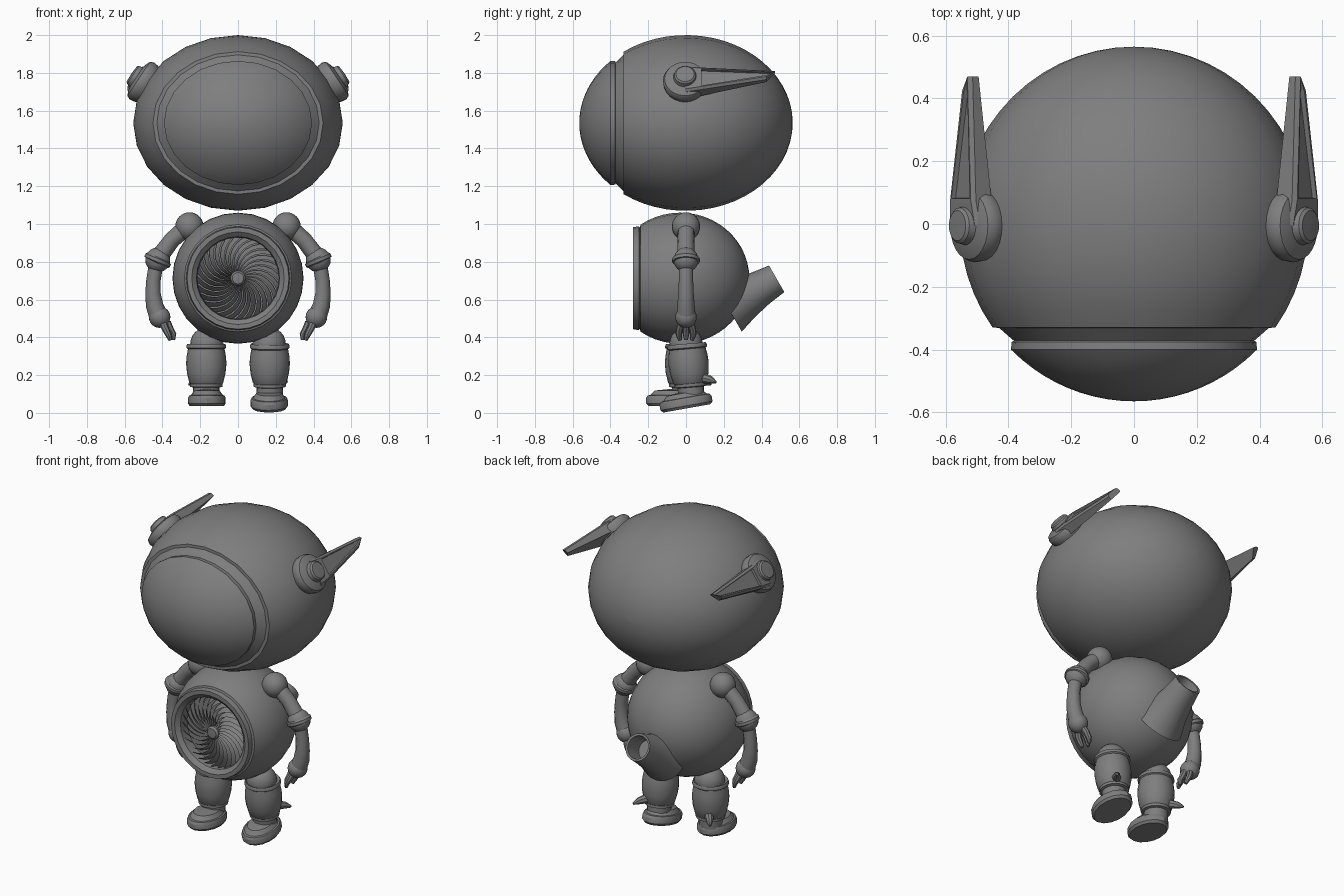
import bpy, bmesh, math
from mathutils import Matrix, Vector

if "Cube" in bpy.data.objects:
    bpy.data.objects.remove(bpy.data.objects["Cube"])

GREY = bpy.data.materials.new("body_grey")
GREY.diffuse_color = (0.21, 0.21, 0.21, 1)
GREY.use_nodes = True
GREY.node_tree.nodes["Principled BSDF"].inputs["Base Color"].default_value = GREY.diffuse_color


def finish(name, bm, angle=35):
    bmesh.ops.remove_doubles(bm, verts=bm.verts, dist=1e-5)
    bmesh.ops.recalc_face_normals(bm, faces=bm.faces)
    me = bpy.data.meshes.new(name)
    bm.to_mesh(me)
    bm.free()
    me.materials.append(GREY)
    ob = bpy.data.objects.new(name, me)
    bpy.context.collection.objects.link(ob)
    bpy.ops.object.select_all(action='DESELECT')
    ob.select_set(True)
    bpy.context.view_layer.objects.active = ob
    bpy.ops.object.shade_smooth_by_angle(angle=math.radians(angle))
    return ob


def skin(bm, rings, cap=True):
    """Bridge successive closed rings of points."""
    vr = [[bm.verts.new(p) for p in r] for r in rings]
    n = len(vr[0])
    for a, b in zip(vr, vr[1:]):
        for i in range(n):
            j = (i + 1) % n
            bm.faces.new((a[i], a[j], b[j], b[i]))
    if cap:
        bm.faces.new(vr[0][::-1])
        bm.faces.new(vr[-1])


def lathe(name, profile, m, seg=24, angle=35):
    """Turn (radius, height) points about local z, then place with m."""
    bm = bmesh.new()
    rings = [[m @ Vector((max(r, 1e-4) * math.cos(math.tau * i / seg),
                          max(r, 1e-4) * math.sin(math.tau * i / seg), h))
              for i in range(seg)] for r, h in profile]
    skin(bm, rings)
    return finish(name, bm, angle)


def tube(name, pts, radii, m=Matrix(), seg=12, cap=True):
    """Round tube of varying radius along a path."""
    pts = [Vector(p) for p in pts]
    rings = []
    for k, p in enumerate(pts):
        t = pts[min(k + 1, len(pts) - 1)] - pts[max(k - 1, 0)]
        a = Vector((1, 0, 0)) if abs(t.normalized().x) < 0.9 else Vector((0, 1, 0))
        u = t.cross(a).normalized()
        v = t.cross(u).normalized()
        rings.append([m @ (p + radii[k] * (u * math.cos(math.tau * i / seg) + v * math.sin(math.tau * i / seg)))
                      for i in range(seg)])
    bm = bmesh.new()
    skin(bm, rings, cap)
    return finish(name, bm)


def ball(name, c, r, m=Matrix()):
    arc = [(r * math.sin(math.pi * i / 12), -r * math.cos(math.pi * i / 12)) for i in range(13)]
    return lathe(name, arc, m @ Matrix.Translation(c), 20)


def ellipse_arc(ry, a, b, n, r=1.0, off=0.0):
    out = []
    for i in range(n + 1):
        t = a + (b - a) * i / n
        out.append((r * math.sin(t), off - ry * math.cos(t)))
    return out


FRONT = Matrix.Rotation(math.pi / 2, 4, 'X')   # local z points to the front

# Head: ellipsoid shell, stepped groove and visor dome
RY = 0.565
head = ellipse_arc(RY, 0, math.pi - math.acos(0.33 / RY), 20)
head += [(0.775, 0.331), (0.69, 0.372), (0.703, 0.376), (0.706, 0.40)]
head += ellipse_arc(RY, math.pi - math.acos(0.402 / RY), math.pi, 10)
lathe("head", head, Matrix.Translation((0, 0, 1.535)) @ FRONT @ Matrix.Diagonal((0.555, 0.465, 1, 1)), 24, 25)

# Torso: ball with a rimmed round opening at the front
BODY = Matrix.Translation((0, 0, 0.713)) @ FRONT
torso = ellipse_arc(0.365, 0, math.pi - math.acos(0.21 / 0.365), 18, 0.347, 0.03)
torso += [(0.268, 0.245), (0.275, 0.25), (0.27, 0.28), (0.245, 0.28), (0.22, 0.258), (0.215, 0.20), (0, 0.20)]
lathe("torso", torso, BODY, 28, 30)

# Turbine: hub and swirling pitched blades
lathe("turbine_hub", [(0.04, 0.195), (0.04, 0.25), (0.03, 0.262), (0, 0.264)], BODY, 20)
bm = bmesh.new()
BLADES, STEPS = 28, 6
for b in range(BLADES):
    rows = []
    for k in range(STEPS + 1):
        f = k / STEPS
        r = 0.035 + 0.182 * f
        a = math.tau * b / BLADES - 0.75 * f ** 1.4
        row = []
        for da, h in ((0, 0.25), (0.17, 0.215)):
            row.append(bm.verts.new(BODY @ Vector((r * math.cos(a + da), r * math.sin(a + da), h))))
        rows.append(row)
    for p, q in zip(rows, rows[1:]):
        bm.faces.new((p[0], p[1], q[1], q[0]))
finish("turbine_blades", bm)

# Exhaust pipe at the back, hollow at its end
d = Vector((0, 0.866, 0.5))
end = Vector((0, 0.48, 0.71))
tube("exhaust_pipe", [end - d * k for k in (0.30, 0.2, 0.1, 0.0)], [0.15, 0.118, 0.095, 0.081], seg=20, cap=False)
tube("exhaust_bore", [end, end - d * 0.002, end - d * 0.12], [0.081, 0.068, 0.062], seg=20, cap=False)
tube("exhaust_floor", [end - d * 0.12, end - d * 0.125], [0.064, 0.064], seg=20)

for s, side in ((1, "right"), (-1, "left")):
    M = Matrix.Diagonal((s, 1, 1, 1))

    # Ear: layered disc facing out and up, with a swept back fin
    n, u = Vector((0.83, 0, 0.557)), Vector((-0.557, 0, 0.83))
    E = Matrix(((n.x, 0, u.x, 0.505), (0, 1, 0, -0.005), (n.z, 0, u.z, 1.755), (0, 0, 0, 1)))
    disc = [(0.1, -0.06), (0.114, -0.02), (0.117, 0.005), (0.108, 0.025), (0.085, 0.035),
            (0.062, 0.04), (0.057, 0.062), (0.048, 0.07), (0.0, 0.072)]
    lathe("ear_disc_" + side, disc, M @ E @ Matrix.Rotation(math.pi / 2, 4, 'Y'), 24)
    bm = bmesh.new()
    # sections: (y at low edge, y at high edge, inner n, outer n, low u, high u)
    secs = [(0.0, 0.0, -0.02, 0.045, -0.09, 0.075), (0.08, 0.08, -0.02, 0.052, -0.08, 0.062),
            (0.43, 0.475, 0.015, 0.05, -0.014, 0.04)]
    rings = [[M @ E @ Vector(p) for p in
              ((i, y0, lo), (o - 0.012, y0, lo), (o, y0, lo + 0.012), (o, y1, hi - 0.012),
               (o - 0.012, y1, hi), (i, y1, hi))] for y0, y1, i, o, lo, hi in secs]
    skin(bm, rings)
    bm.faces.ensure_lookup_table()
    outer = bm.faces[8]          # outward face of the long section
    bmesh.ops.recalc_face_normals(bm, faces=bm.faces)
    bmesh.ops.inset_region(bm, faces=[outer], thickness=0.009, depth=0.0)
    bmesh.ops.inset_region(bm, faces=[outer], thickness=0.003, depth=-0.015)
    finish("ear_fin_" + side, bm, 25)

    # Arm: ball joints, upper arm and bowed forearm
    ball("shoulder_" + side, (0.257, 0, 0.987), 0.075, M)
    tube("upper_arm_" + side, [(0.27, 0, 0.985), (0.35, 0, 0.915), (0.425, 0, 0.815)], [0.046, 0.044, 0.047], M)
    ball("elbow_" + side, (0.425, 0, 0.81), 0.066, M)
    tube("elbow_band_" + side, [(0.419, 0, 0.822), (0.422, 0, 0.816), (0.428, 0, 0.800), (0.431, 0, 0.794)],
         [0.064, 0.073, 0.073, 0.064], M, 20)
    tube("forearm_" + side, [(0.435, 0, 0.78), (0.448, 0, 0.70), (0.450, 0, 0.63), (0.442, 0, 0.57), (0.42, 0, 0.51)],
         [0.038, 0.038, 0.041, 0.046, 0.05], M)
    ball("wrist_" + side, (0.415, 0, 0.507), 0.057, M)

    # Hand: three curled fingers
    for k, (y, x) in enumerate(((-0.035, 0.0), (0.035, 0.0), (0.0, -0.025))):
        tube(f"finger_{k}_{side}", [(0.40 + x, y * 0.6, 0.48), (0.385 + x, y, 0.445), (0.368 + x, y * 1.1, 0.415),
                                    (0.358 + x * 0.6, y * 0.9, 0.385)], [0.02, 0.019, 0.017, 0.01], M, 8)

    # Leg: barrel shin with cuff, leaning slightly, plus ankle and spur
    ball("thigh_" + side, (0.165, 0, 0.365), 0.088, M)
    lean = math.radians(5 if s > 0 else 0)
    L = Matrix.Translation((0.168 * s, 0.005 if s > 0 else -0.005, 0.36)) @ Matrix.Rotation(lean, 4, 'X') @ M
    shin = [(0.0, -0.01), (0.088, 0.0), (0.1, 0.006), (0.105, -0.005), (0.105, -0.016), (0.097, -0.022), (0.104, -0.06),
            (0.107, -0.10), (0.102, -0.15), (0.09, -0.20), (0.085, -0.206), (0.085, -0.222),
            (0.07, -0.226), (0.068, -0.30)]
    lathe("shin_" + side, shin, L, 20)
    tube("spur_" + side, [(0.03, 0.06, -0.18), (0.07, 0.11, -0.195), (0.09, 0.135, -0.21)],
         [0.03, 0.02, 0.007], L, 8)

    # Foot: oval shoe with flat sole; the right heel is lifted
    pitch, pos = (10, (0.165, 0.005, 0.024)) if s > 0 else (0, (-0.165, -0.072, 0.036))
    shoe = [(0, 0), (0.9, 0), (1, 0.014), (1, 0.042), (0.94, 0.056), (0.85, 0.058), (0.68, 0.082), (0, 0.092)]
    lathe("foot_" + side, shoe, Matrix.Translation(pos) @ Matrix.Rotation(math.radians(pitch), 4, 'X')
          @ Matrix.Diagonal((0.1, 0.14, 1, 1)), 16, 30)
